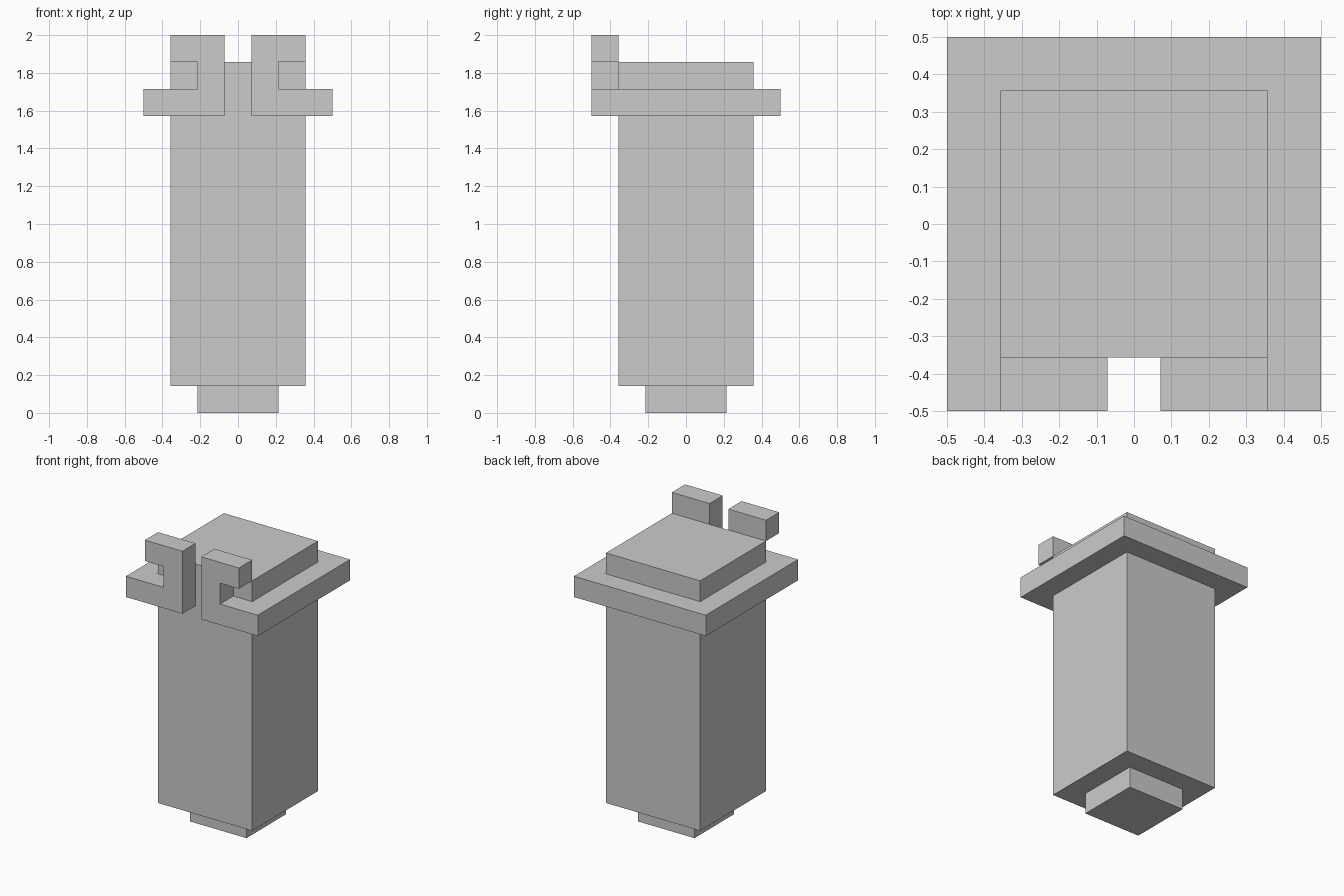
import bpy, bmesh
from mathutils import Vector

if "Cube" in bpy.data.objects:
    bpy.data.objects.remove(bpy.data.objects["Cube"])

U = 1 / 7  # the model sits on a grid of sevenths


def prism(name, outline, depth):
    """Extrude a flat closed outline (grid units) along the depth vector."""
    bm = bmesh.new()
    face = bm.faces.new([bm.verts.new(Vector(p) * U) for p in outline])
    moved = bmesh.ops.extrude_face_region(bm, geom=[face])["geom"]
    bmesh.ops.translate(bm, vec=Vector(depth) * U,
                        verts=[g for g in moved if isinstance(g, bmesh.types.BMVert)])
    bmesh.ops.recalc_face_normals(bm, faces=bm.faces)
    mesh = bpy.data.meshes.new(name)
    bm.to_mesh(mesh)
    bm.free()
    obj = bpy.data.objects.new(name, mesh)
    bpy.context.collection.objects.link(obj)
    return obj


def block(name, half, z0, z1):
    square = [(-half, -half, z0), (half, -half, z0), (half, half, z0), (-half, half, z0)]
    return prism(name, square, (0, 0, z1 - z0))


# Foot and tall body, whose top rises through the brim as the cap
block("foot", 1.5, 0, 1)
block("body", 2.5, 1, 13)

# Brim: a ring around the body with a gap at the front
right = [(0.5, -3.5), (3.5, -3.5), (3.5, 3.5)]
inner = [(2.5, 2.5), (2.5, -2.5), (0.5, -2.5)]
flip = lambda pts: [(-x, y) for x, y in reversed(pts)]
ring = right + flip(right) + flip(inner) + inner
prism("brim", [(x, y, 11) for x, y in ring], (0, 0, 1))

# Pair of front hooks standing on the brim, turned outwards
hook = [(0.5, 12), (1.5, 12), (1.5, 13), (2.5, 13), (2.5, 14), (0.5, 14)]
hooks = prism("front_hooks", [(x, -3.5, z) for x, z in hook], (0, 1, 0))
hooks.modifiers.new("Mirror", 'MIRROR').use_axis[0] = True
